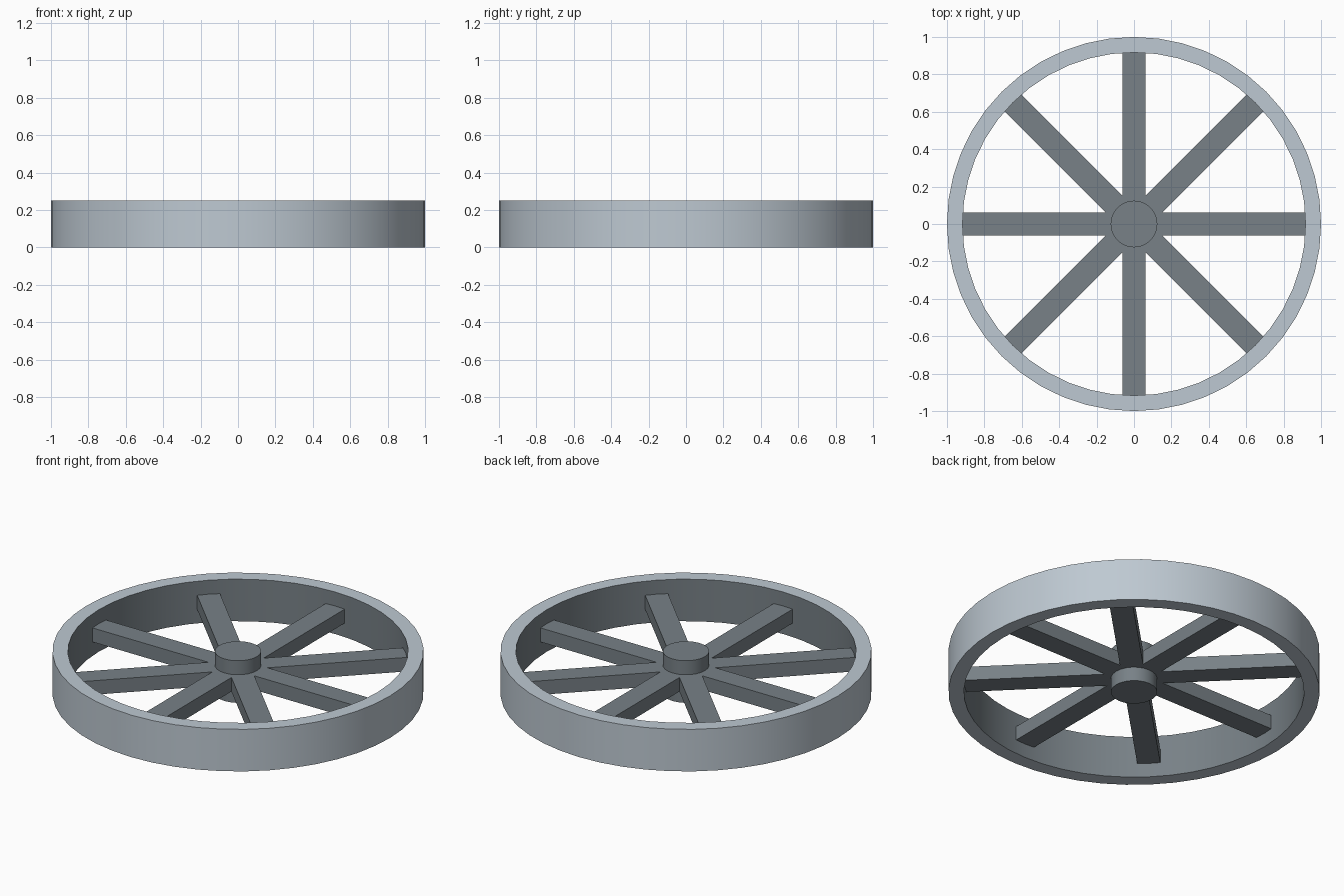
import bpy, bmesh, math
from mathutils import Matrix

if "Cube" in bpy.data.objects:
    bpy.data.objects.remove(bpy.data.objects["Cube"])

HEIGHT = 0.25
R_OUT, R_IN = 1.0, 0.917
HUB_R = 0.125
SPOKE_W, SPOKE_Z0, SPOKE_Z1 = 0.125, 0.0833, 0.1667
SIDES = 48


def material(name, rgb):
    m = bpy.data.materials.new(name)
    m.diffuse_color = (*rgb, 1.0)
    m.use_nodes = True
    m.node_tree.nodes["Principled BSDF"].inputs["Base Color"].default_value = m.diffuse_color
    return m


light = material("light grey", (0.515, 0.584, 0.645))
dark = material("dark grey", (0.188, 0.220, 0.242))


def finish(name, bm, mats):
    bmesh.ops.recalc_face_normals(bm, faces=bm.faces)
    me = bpy.data.meshes.new(name)
    bm.to_mesh(me)
    bm.free()
    for m in mats:
        me.materials.append(m)
    ob = bpy.data.objects.new(name, me)
    bpy.context.collection.objects.link(ob)
    bpy.ops.object.select_all(action='DESELECT')
    ob.select_set(True)
    bpy.context.view_layer.objects.active = ob
    bpy.ops.object.shade_smooth_by_angle(angle=math.radians(30))
    return ob


# Rim: rectangular section swept round the axis, dark on the inner wall
bm = bmesh.new()
section = [(R_OUT, 0), (R_OUT, HEIGHT), (R_IN, HEIGHT), (R_IN, 0)]
rings = []
for i in range(SIDES):
    a = 2 * math.pi * i / SIDES
    rings.append([bm.verts.new((r * math.cos(a), r * math.sin(a), z)) for r, z in section])
for i in range(SIDES):
    p, q = rings[i], rings[(i + 1) % SIDES]
    for k in range(4):
        n = (k + 1) % 4
        f = bm.faces.new((p[k], q[k], q[n], p[n]))
        f.material_index = 1 if k == 2 else 0
finish("rim", bm, [light, dark])

# Hub: plain cylinder through the full height
bm = bmesh.new()
bmesh.ops.create_cone(bm, cap_ends=True, segments=24, radius1=HUB_R, radius2=HUB_R,
                      depth=HEIGHT, matrix=Matrix.Translation((0, 0, HEIGHT / 2)))
finish("hub", bm, [dark])

# Spokes: four bars crossing at the hub make eight arms
for i in range(4):
    bm = bmesh.new()
    bmesh.ops.create_cube(bm, size=1)
    bmesh.ops.scale(bm, vec=(2 * R_IN, SPOKE_W, SPOKE_Z1 - SPOKE_Z0), verts=bm.verts)
    bmesh.ops.translate(bm, vec=(0, 0, (SPOKE_Z0 + SPOKE_Z1) / 2), verts=bm.verts)
    bmesh.ops.rotate(bm, cent=(0, 0, 0), matrix=Matrix.Rotation(i * math.pi / 4, 3, 'Z'),
                     verts=bm.verts)
    finish(f"spoke_pair_{i + 1}", bm, [dark])
